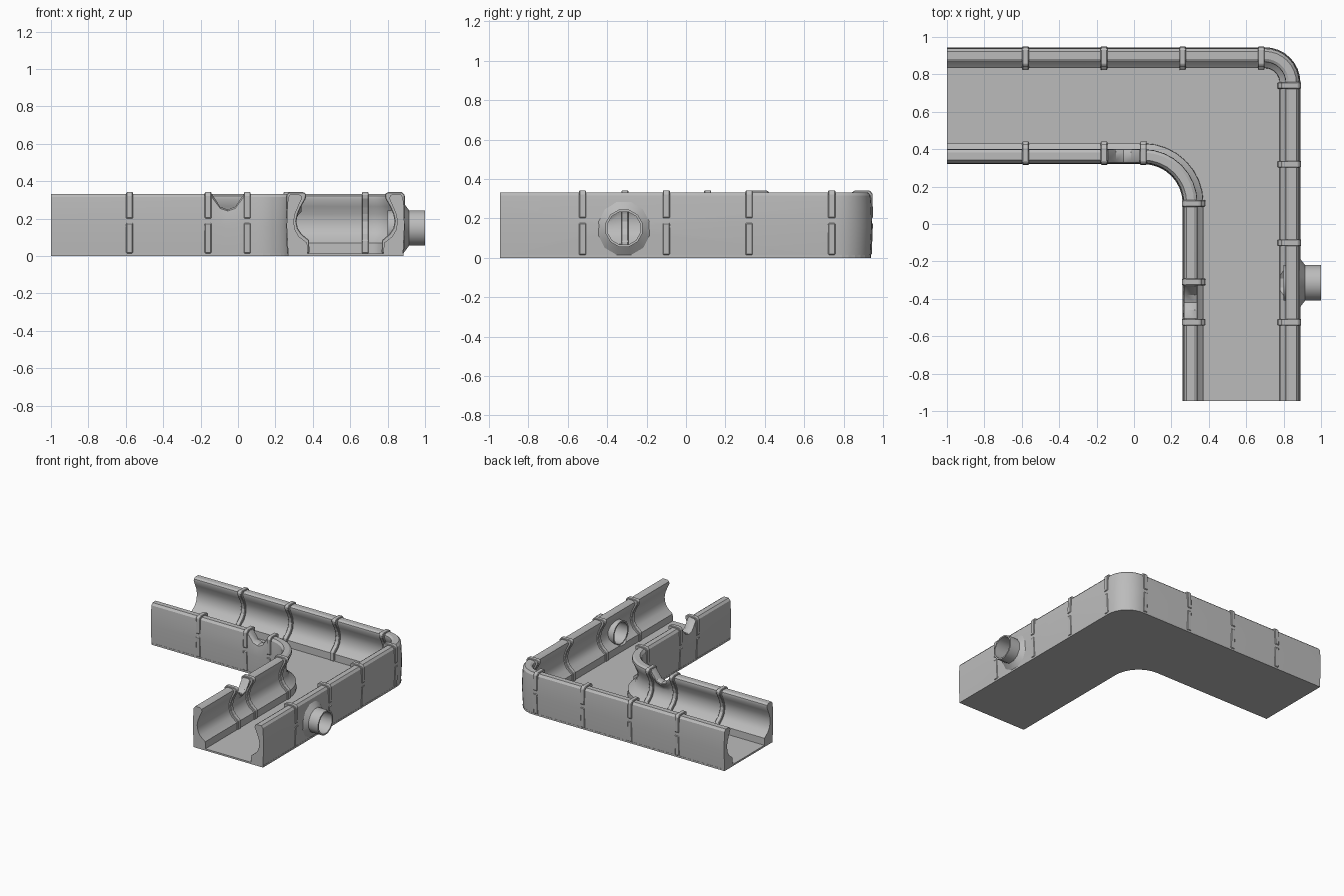
import bpy, bmesh, math
from mathutils import Vector

if "Cube" in bpy.data.objects:
    bpy.data.objects.remove(bpy.data.objects["Cube"])

stone = bpy.data.materials.new("grey_stone")
stone.use_nodes = True
GREY = (0.5, 0.5, 0.5, 1)
stone.diffuse_color = GREY
stone.node_tree.nodes["Principled BSDF"].inputs["Base Color"].default_value = GREY


def finish(name, bm, smooth=True):
    bmesh.ops.recalc_face_normals(bm, faces=bm.faces)
    mesh = bpy.data.meshes.new(name)
    bm.to_mesh(mesh)
    bm.free()
    mesh.materials.append(stone)
    ob = bpy.data.objects.new(name, mesh)
    bpy.context.collection.objects.link(ob)
    if smooth:
        bpy.ops.object.select_all(action='DESELECT')
        ob.select_set(True)
        bpy.context.view_layer.objects.active = ob
        bpy.ops.object.shade_smooth_by_angle(angle=math.radians(32))
    return ob


def skin(bm, rings, loop=False):
    """Join equal closed rings of points; cap the ends unless they loop round."""
    rows = [[bm.verts.new(p) for p in ring] for ring in rings]
    n = len(rows[0])
    pairs = list(zip(rows, rows[1:])) + ([(rows[-1], rows[0])] if loop else [])
    for a, b in pairs:
        for i in range(n):
            j = (i + 1) % n
            bm.faces.new((a[i], a[j], b[j], b[i]))
    if not loop:
        bm.faces.new(rows[0])
        bm.faces.new(rows[-1])


def section(station, profile):
    """Profile of (depth into channel, height) placed at a path station."""
    pos, normal, drop = station
    out = []
    for d, z in profile:
        if z > 0.18:
            z -= (z - 0.18) * drop
        out.append((pos.x + normal.x * d, pos.y + normal.y * d, z))
    return out


WALL = [(0.008, 0.004), (0, 0.16), (0.004, 0.27), (0.008, 0.315), (0.022, 0.332),
        (0.062, 0.332), (0.078, 0.322), (0.08, 0.305), (0.062, 0.265), (0.045, 0.225),
        (0.038, 0.185), (0.045, 0.14), (0.065, 0.105), (0.11, 0.07), (0.112, 0.004)]
# Clamp hugs the wall, with a gap at mid height on the outside
CLAMP = [(0.002, 0.015), (-0.004, 0.175), (0.012, 0.18), (0.012, 0.198), (-0.004, 0.203),
         (-0.002, 0.325), (0.012, 0.342), (0.09, 0.342), (0.105, 0.33), (0.102, 0.308),
         (0.075, 0.26), (0.06, 0.225), (0.052, 0.185), (0.06, 0.148), (0.08, 0.118),
         (0.12, 0.085), (0.122, 0.015)]


class Wall:
    """An L-shaped run: along x, round a quarter bend, then along -y."""

    def __init__(self, cx, cy, radius, side):
        self.c, self.r, self.s = Vector((cx, cy)), radius, side

    def on_x(self, x, drop=0):
        return Vector((x, self.c.y + self.r)), Vector((0, self.s)), drop

    def on_y(self, y, drop=0):
        return Vector((self.c.x + self.r, y)), Vector((self.s, 0)), drop

    def bend(self, steps=8):
        for i in range(steps + 1):
            a = math.pi / 2 * (1 - i / steps)
            radial = Vector((math.cos(a), math.sin(a)))
            yield self.c + radial * self.r, radial * self.s, 0

    def build(self, name, dip_x=None, dip_y=None):
        def dips(centre, place):
            if centre is None:
                return []
            return [place(o, d) for o, d in ((-0.085, 0), (-0.04, 0.45), (0, 0.55),
                                             (0.04, 0.45), (0.085, 0))]
        path = [self.on_x(-1)]
        path += dips(dip_x, lambda o, d: self.on_x(dip_x + o, d))
        path += list(self.bend())
        path += dips(dip_y, lambda o, d: self.on_y(dip_y - o, d))
        path.append(self.on_y(-0.945))
        bm = bmesh.new()
        skin(bm, [section(p, WALL) for p in path])
        return finish(name, bm)

    def clamps(self, name, xs, ys, half=0.018):
        bm = bmesh.new()
        for place, spots in ((self.on_x, xs), (self.on_y, ys)):
            for t in spots:
                skin(bm, [section(place(t + o), CLAMP) for o in (-half, half)])
        ob = finish(name, bm, smooth=False)
        bevel = ob.modifiers.new("soft_edges", 'BEVEL')
        bevel.width = 0.004
        bevel.segments = 1


outer = Wall(0.70, 0.755, 0.19, -1)
inner = Wall(0.05, 0.11, 0.21, 1)

# Walls and their clamps
outer_wall = outer.build("outer_wall")
inner.build("inner_wall", dip_x=-0.055, dip_y=-0.42)
outer.clamps("outer_clamps", (-0.58, -0.16, 0.26, 0.68), (0.74, 0.32, -0.10, -0.525))
inner.clamps("inner_clamps", (-0.58, -0.16, 0.05), (0.11, -0.31, -0.525))


# Channel floor, following both bends
def floor_edge(wall):
    stations = [wall.on_x(-1), *wall.bend(), wall.on_y(-0.945)]
    return [p + n * 0.006 for p, n, _ in stations]


outline = floor_edge(outer) + floor_edge(inner)[::-1]
bm = bmesh.new()
skin(bm, [[(p.x, p.y, z) for p in outline] for z in (0, 0.014)])
finish("channel_floor", bm, smooth=False)

# Drain pipe through the outer wall, with a flared collar
PY, PZ, SIDES = -0.315, 0.15, 12


def ring(x, r):
    return [(x, PY + r * math.cos(math.tau * (i + 0.5) / SIDES),
             PZ + r * math.sin(math.tau * (i + 0.5) / SIDES)) for i in range(SIDES)]


PIPE = [(0.80, 0.098), (0.87, 0.098), (0.884, 0.14), (0.915, 0.098), (1.0, 0.098),
        (1.0, 0.086), (0.80, 0.086)]
bm = bmesh.new()
skin(bm, [ring(x, r) for x, r in PIPE], loop=True)
finish("drain_pipe", bm)

# Hole for the pipe
bm = bmesh.new()
skin(bm, [ring(x, 0.092) for x in (0.7, 1.05)])
cutter = finish("pipe_hole_cutter", bm, smooth=False)
cutter.hide_render = True
cutter.display_type = 'WIRE'
hole = outer_wall.modifiers.new("pipe_hole", 'BOOLEAN')
hole.operation = 'DIFFERENCE'
hole.solver = 'EXACT'
hole.object = cutter
bpy.ops.object.select_all(action='DESELECT')
outer_wall.select_set(True)
bpy.context.view_layer.objects.active = outer_wall
bpy.ops.object.modifier_apply(modifier=hole.name)
bpy.data.objects.remove(cutter)
